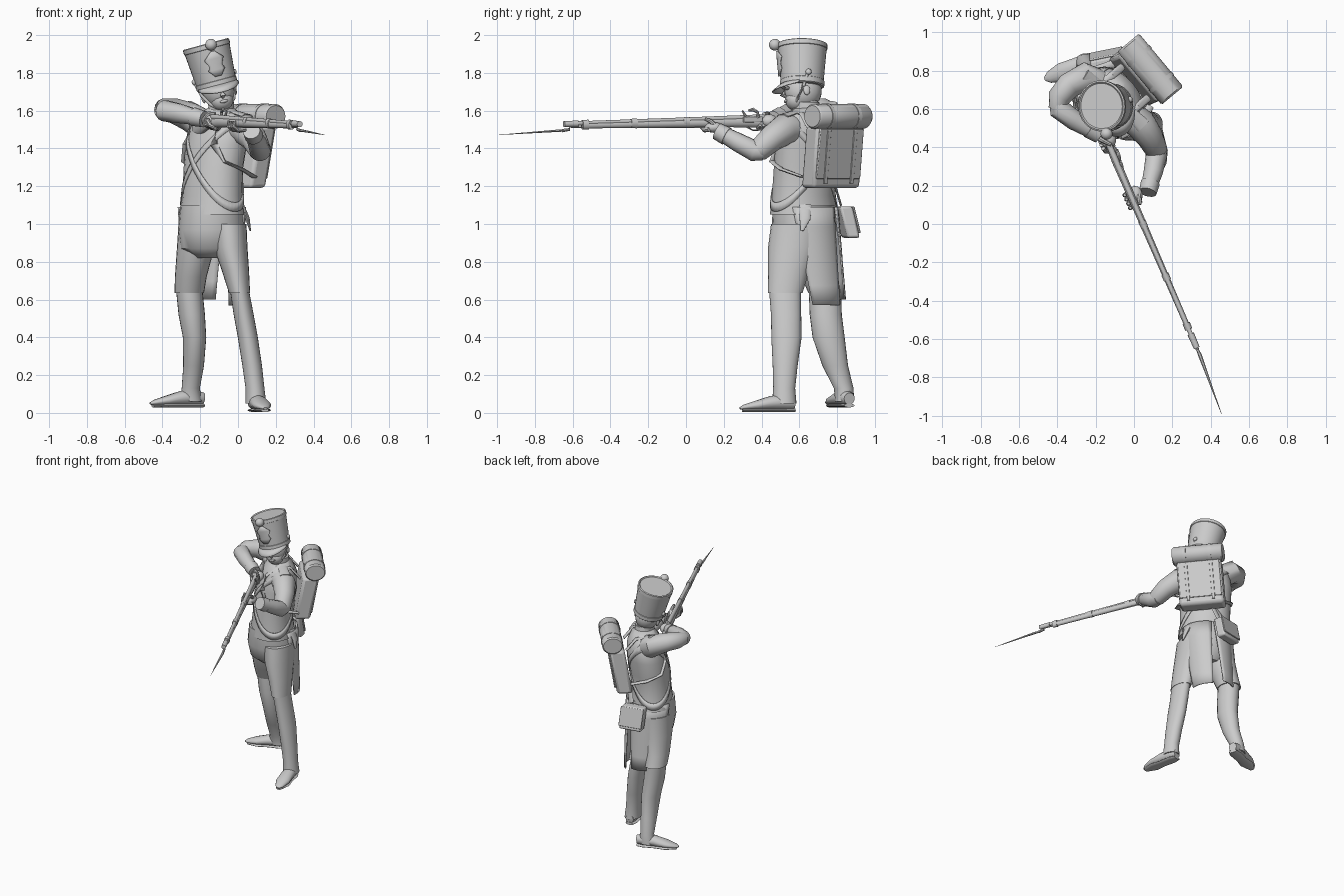
import bpy, bmesh, math
from math import sin, cos, pi, radians
from mathutils import Vector as V, Matrix

if "Cube" in bpy.data.objects:
    bpy.data.objects.remove(bpy.data.objects["Cube"])

grey = bpy.data.materials.new("plain grey")
grey.use_nodes = True
grey.diffuse_color = (0.6, 0.6, 0.6, 1)
grey.node_tree.nodes["Principled BSDF"].inputs["Base Color"].default_value = (0.6, 0.6, 0.6, 1)

D = V((0.64, -0.77, 0))   # toward the left shoulder
N = V((0.77, 0.64, 0))    # toward the back
Z = V((0, 0, 1))


def finish(name, bm, bevel=0, thick=0, angle=40):
    bmesh.ops.recalc_face_normals(bm, faces=bm.faces)
    me = bpy.data.meshes.new(name)
    bm.to_mesh(me)
    bm.free()
    ob = bpy.data.objects.new(name, me)
    bpy.context.collection.objects.link(ob)
    me.materials.append(grey)
    if thick:
        ob.modifiers.new("thickness", "SOLIDIFY").thickness = thick
    if bevel:
        b = ob.modifiers.new("bevel", "BEVEL")
        b.width, b.segments = bevel, 2
    bpy.ops.object.select_all(action="DESELECT")
    ob.select_set(True)
    bpy.context.view_layer.objects.active = ob
    bpy.ops.object.shade_smooth_by_angle(angle=radians(angle))
    return ob


def loft(name, rings, caps=True, closed=True, **kw):
    bm = bmesh.new()
    rows = [[bm.verts.new(p) for p in r] for r in rings]
    n = len(rows[0])
    for a, b in zip(rows, rows[1:]):
        for i in range(n if closed else n - 1):
            j = (i + 1) % n
            bm.faces.new((a[i], a[j], b[j], b[i]))
    if caps:
        bm.faces.new(rows[0])
        bm.faces.new(rows[-1])
    return finish(name, bm, **kw)


def ring(c, u, v, n=20):
    return [V(c) + u * cos(2 * pi * i / n) + v * sin(2 * pi * i / n) for i in range(n)]


def column(name, rows, u=V((1, 0, 0)), v=V((0, 1, 0)), **kw):
    """Stack of level ellipses: x, y, z, two radii."""
    return loft(name, [ring(r[:3], u * r[3], v * r[4], 24) for r in rows], **kw)


def tube(name, pts, radii, n=14, **kw):
    """Swept ellipse; each radius is a number or (width, height)."""
    pts = [V(p) for p in pts]
    rings = []
    for i, (p, r) in enumerate(zip(pts, radii)):
        t = (pts[min(i + 1, len(pts) - 1)] - pts[max(i - 1, 0)]).normalized()
        side = t.cross(Z if abs(t.z) < 0.9 else V((0, 1, 0))).normalized()
        w, h = r if isinstance(r, tuple) else (r, r)
        rings.append(ring(p, side * w, side.cross(t) * h, n))
    return loft(name, rings, **kw)


def box(name, c, x, y, z, bevel=0.01):
    """Box from a centre and three half-edge vectors."""
    bm = bmesh.new()
    bmesh.ops.create_cube(bm, size=2)
    m = Matrix((x, y, z)).transposed().to_4x4()
    m.translation = V(c)
    bm.transform(m)
    return finish(name, bm, bevel=bevel)


def ball(name, c, size, m=Matrix()):
    bm = bmesh.new()
    bmesh.ops.create_uvsphere(bm, u_segments=20, v_segments=12, radius=1)
    bm.transform(m @ Matrix.Translation(c) @ Matrix.Diagonal((*size, 1)))
    return finish(name, bm, angle=60)


# Jacket and collar
TORSO = [(-.14, .625, 1.05, .195, .158), (-.135, .62, 1.15, .178, .145), (-.13, .63, 1.3, .18, .14),
         (-.115, .645, 1.42, .19, .14), (-.1, .65, 1.52, .185, .125), (-.095, .65, 1.58, .14, .095),
         (-.09, .645, 1.615, .07, .068)]
column("jacket", TORSO, D, N)
column("collar", [(-.09, .64, 1.58, .072, .075), (-.088, .635, 1.645, .066, .07)])


def torso_at(z):
    for a, b in zip(TORSO, TORSO[1:]):
        if z <= b[2]:
            t = max(0, (z - a[2]) / (b[2] - a[2]))
            return [p + (q - p) * t for p, q in zip(a, b)]
    return TORSO[-1]


# Cross belts
for name, s in (("pouch_belt", 1), ("sword_belt", -1)):
    rings = []
    for dz in (-.024, .024):
        row = []
        for i in range(48):
            a = 2 * pi * i / 48
            z = 1.32 + s * .23 * cos(a) + dz
            x, y, _, rd, rn = torso_at(z)
            row.append(V((x, y, z)) + D * (rd + .006) * cos(a) + N * (rn + .006) * sin(a))
        rings.append(row)
    loft(name, rings, caps=False, thick=.006)

# Hips, breeches and gaiters
column("hips", [(-.14, .625, 1.1, .165, .165), (-.14, .625, .97, .178, .172), (-.14, .63, .87, .165, .15),
                (-.14, .64, .82, .1, .1)])
column("right_thigh", [(-.215, .66, 1.0, .1, .13), (-.228, .675, .85, .097, .12), (-.25, .71, .72, .084, .1),
                       (-.258, .74, .635, .078, .092)])
column("left_thigh", [(-.05, .59, 1.0, .095, .14), (-.04, .57, .88, .09, .135), (-.015, .545, .76, .073, .11),
                      (.008, .525, .635, .056, .092)])
column("right_gaiter", [(-.258, .735, .65, .07, .085), (-.245, .74, .52, .07, .085), (-.23, .755, .4, .062, .085),
                        (-.235, .79, .25, .055, .068), (-.25, .835, .13, .048, .052), (-.25, .84, .06, .06, .05)])
column("left_gaiter", [(.008, .525, .65, .05, .085), (.03, .53, .52, .053, .08), (.052, .532, .4, .053, .08),
                       (.075, .525, .25, .052, .066), (.09, .52, .13, .05, .058), (.095, .52, .05, .055, .065)])

# Shoes with soles
for side, heel, toe, z in (("left", (.085, .575), (.145, .285), .01), ("right", (-.185, .865), (-.465, .755), .035)):
    h, t = V((*heel, z)), V((*toe, z))
    path = [h.lerp(t, k) + Z * e for k, e in ((0, .04), (.15, .046), (.42, .043), (.7, .03), (.92, .02), (1, .014))]
    tube(side + "_shoe", path, [(.03, .032), (.045, .042), (.047, .038), (.05, .025), (.03, .014), (.01, .006)])
    tube(side + "_sole", [h.lerp(t, k) + Z * .004 for k in (0, .15, .45, .7, .95)],
         [(.03, .01), (.044, .01), (.04, .01), (.05, .01), (.02, .01)], n=12)

# Coat tails
for name, a0, a1, low in (("left_coat_tail", -20, 62, .57), ("right_coat_tail", 68, 170, .6)):
    rings = []
    for k in range(6):
        t = k / 5
        z, cy, r = 1.09 + (low - 1.09) * t, .625 + .062 * t, .182 - .022 * t
        lo, hi = a0 + 14 * t, a1 - 8 * t
        rings.append([V((-.14 + r * cos(q), cy + r * sin(q), z))
                      for q in (radians(lo + (hi - lo) * i / 10) for i in range(11))])
    loft(name, rings, caps=False, closed=False, thick=.008)

# Scabbard tip on the left hip
tube("scabbard", [(.02, .63, 1.1), (.05, .63, 1.03), (.065, .615, .965)], [(.012, .035), (.012, .03), (.004, .008)])

# Arms, cuffs, shoulder tabs
tube("right_upper_arm", [(-.17, .72, 1.51), (-.26, .765, 1.57), (-.34, .72, 1.6), (-.39, .66, 1.605), (-.4, .6, 1.6)],
     [.08, .078, .067, .06, .045])
tube("right_forearm", [(-.4, .66, 1.605), (-.39, .6, 1.6), (-.31, .54, 1.585), (-.2, .475, 1.56)],
     [.04, .057, .052, .04])
tube("right_cuff", [(-.235, .497, 1.568), (-.18, .463, 1.555)], [.05, .044])
tube("left_upper_arm", [(-.03, .57, 1.5), (.035, .52, 1.5), (.085, .45, 1.45), (.115, .385, 1.39), (.115, .345, 1.37)],
     [.08, .082, .07, .06, .035])
tube("left_forearm", [(.115, .41, 1.38), (.118, .365, 1.385), (.1, .27, 1.435), (.075, .18, 1.485)],
     [.045, .056, .05, .04])
tube("left_cuff", [(.085, .215, 1.465), (.072, .165, 1.492)], [.05, .046])
for side, p, q in (("left", (-.03, .59, 1.595), (.05, .51, 1.57)), ("right", (-.16, .7, 1.59), (-.26, .77, 1.64))):
    tube(side + "_shoulder_tab", [p, q], [(.03, .01), (.04, .012)])

# Musket laid along the aiming line
M = V((.397, -.918, -.025)).normalized()
SIDE = M.cross(Z).normalized()


def aim(t, h=0, s=0):
    return V((-.125, .40, 1.553)) + M * t + Z * h + SIDE * s


tube("musket_stock", [aim(-.25, -.05), aim(-.13, -.03), aim(-.04, -.018), aim(.08, -.012), aim(.3, -.01), aim(1.02, -.006)],
     [(.02, .055), (.02, .038), (.018, .024), (.022, .028), (.019, .023), (.014, .016)])
tube("barrel", [aim(-.03, .012), aim(.4, .01), aim(1.13, .006)], [.016, .013, .011])
tube("ramrod", [aim(.25, -.035), aim(1.1, -.012)], [.004, .004], n=8)
for i, t in enumerate((.42, .72, 1.0)):
    tube("barrel_band_%d" % i, [aim(t, -.002), aim(t + .035, -.002)], [(.02, .027), (.019, .025)])
box("lock_plate", aim(.06, .002, -.021), M * .055, SIDE * .005, Z * .015, .003)
tube("hammer", [aim(.03, .01, -.026), aim(.035, .04, -.026), aim(.06, .055, -.024), aim(.085, .05, -.022)],
     [.009, .008, .01, .005], n=8)
tube("frizzen", [aim(.1, .02, -.02), aim(.12, .05, -.02)], [.008, .005], n=8)
tube("trigger_guard", [aim(-.03, -.035), aim(0, -.055), aim(.05, -.055), aim(.09, -.035)], [(.008, .004)] * 4, n=8)
tube("bayonet_socket", [aim(1.06, .004), aim(1.14, .004)], [.018, .016])
tube("bayonet_elbow", [aim(1.1, 0), aim(1.11, -.025), aim(1.15, -.03)], [.008, .008, .009], n=8)
tube("bayonet_blade", [aim(1.14, -.03), aim(1.18, -.03), V((.456, -.99, 1.472))], [.006, (.01, .007), .001], n=6)

# Hands with fingers wrapped on the musket
ball("right_hand", (-.135, .44, 1.545), (.042, .045, .036))
ball("left_hand", aim(.285, -.035, -.022), (.036, .05, .028))
for i in range(4):
    t = .245 + i * .024
    tube("left_finger_%d" % i, [aim(t, -.045, -.04), aim(t + .01, -.047, .005), aim(t + .015, -.03, .03), aim(t + .015, .0, .028)],
         [.013, .013, .012, .008], n=8)
    t = -.07 + i * .02
    tube("right_finger_%d" % i, [aim(t, .0, .035), aim(t + .02, -.03, .03), aim(t + .03, -.045, 0), aim(t + .03, -.03, -.026)],
         [.012, .012, .012, .008], n=8)
tube("left_thumb", [aim(.28, -.03, -.04), aim(.31, 0, -.032), aim(.335, .012, -.024)], [.014, .012, .008], n=8)
tube("right_thumb", [aim(-.06, .0, .03), aim(-.04, .03, .015), aim(-.01, .03, -.01)], [.014, .013, .009], n=8)

# Head and tall hat share a tilted frame
H = Matrix.Translation((-.112, .615, 1.735)) @ Matrix.Rotation(radians(-15), 4, "Y") @ Matrix.Rotation(radians(10), 4, "Z")


def head_pt(x, y, z):
    return H @ V((x, y, z))


ball("skull", (0, .005, -.03), (.085, .1, .1), H)
ball("jaw", (0, -.03, -.085), (.06, .06, .055), H)
tube("neck", [(-.09, .65, 1.57), head_pt(0, .02, -.05)], [.06, .062])
tube("nose", [head_pt(0, -.09, -.03), head_pt(0, -.106, -.06), head_pt(0, -.085, -.07)], [.008, .015, .008], n=8)
for s, side in ((1, "left"), (-1, "right")):
    ball(side + "_ear", (s * .087, .01, -.05), (.01, .018, .026), H)
    ball(side + "_brow", (s * .033, -.085, -.03), (.025, .012, .009), H)
    ball(side + "_strap_knob", (s * .112, .015, .045), (.012, .016, .016), H)
    tube(side + "_chin_strap", [head_pt(s * .112, .012, .045), head_pt(s * .096, -.01, -.03),
                                head_pt(s * .066, -.035, -.09), head_pt(0, -.05, -.145)], [(.005, .009)] * 4, n=8)
ball("lips", (0, -.085, -.092), (.022, .012, .009), H)

hat_profile = [(.108, -.01), (.114, -.005), (.114, .022), (.111, .024), (.126, .196), (.13, .198), (.13, .222),
               (.122, .226), (.115, .219)]
hat_rings = [[head_pt(r * cos(a) * .97, r * sin(a) * 1.03, z) for a in (2 * pi * i / 32 for i in range(32))]
             for r, z in hat_profile]
loft("tall_hat", hat_rings, angle=30)
visor = [[head_pt(r * .97 * cos(a), r * sin(a) - out * max(0, -sin(a)), z - drop * max(0, -sin(a)))
          for a in (radians(195 + 150 * i / 16) for i in range(17))]
         for r, out, z, drop in ((.11, 0, .006, 0), (.118, .02, 0, .018), (.12, .042, -.004, .036))]
loft("hat_visor", visor, caps=False, closed=False, thick=.006)
ball("pompom", (0, -.147, .215), (.031, .031, .031), H)

# Hat plate: curved lozenge
plate = []
for z, w in ((.045, 8), (.08, 22), (.105, 17), (.14, 25), (.18, 4)):
    r = .111 + .087 * (z - .024) + .005
    plate.append([head_pt(r * .97 * sin(q), -r * 1.03 * cos(q), z) for q in (radians(w * k / 3) for k in range(-3, 4))])
loft("hat_plate", plate, caps=False, closed=False, thick=.005)

# Backpack, flap, straps and blanket roll
top, low = V((.06, .79, 1.52)), V((.005, .765, 1.19))
up = (top - low) / 2
mid = (top + low) / 2
box("backpack", mid, D * .16, N * .055, up, .02)
box("backpack_flap", mid + N * .055 + up * .1, D * .15, N * .006, up * .8, .004)
tube("blanket_roll", [V((.085, .807, 1.57)) + D * k for k in (-.18, -.17, .17, .18)],
     [(.066, .057), (.074, .066), (.074, .066), (.066, .057)], n=24)
for s, side in ((1, "left"), (-1, "right")):
    tube(side + "_roll_strap", [V((.085, .807, 1.57)) + D * (s * .09 + k) for k in (-.011, .011)],
         [(.077, .069)] * 2, n=24)
    box(side + "_flap_strap", mid + D * s * .09 + N * .063, D * .011, N * .004, up * .85, .002)
    base = V((-.1, .65, 0)) + D * s * .105
    pts = [base + D * s * o + N * k + Z * z for o, k, z in
           ((0, .14, 1.5), (0, .07, 1.585), (0, -.03, 1.59), (0, -.1, 1.53), (.01, -.13, 1.42), (.06, -.1, 1.33),
            (.085, 0, 1.29), (.04, .12, 1.25))]
    tube(side + "_shoulder_strap", pts, [(.02, .008)] * len(pts), n=8)

# Cartridge pouch on the back of the right hip
px, py = V((.98, .2, 0)), V((-.2, .98, 0))
pouch = V((-.14, .852, 1.01))
box("cartridge_pouch", pouch, px * .085, py * .034, V((.0, .02, -.083)), .012)
box("pouch_flap", pouch + py * .036 + Z * .012, px * .088, py * .005, V((0, .017, -.07)), .004)
tube("pouch_strap", [(-.07, .79, 1.2), (-.1, .82, 1.1)], [(.022, .006)] * 2, n=8)
